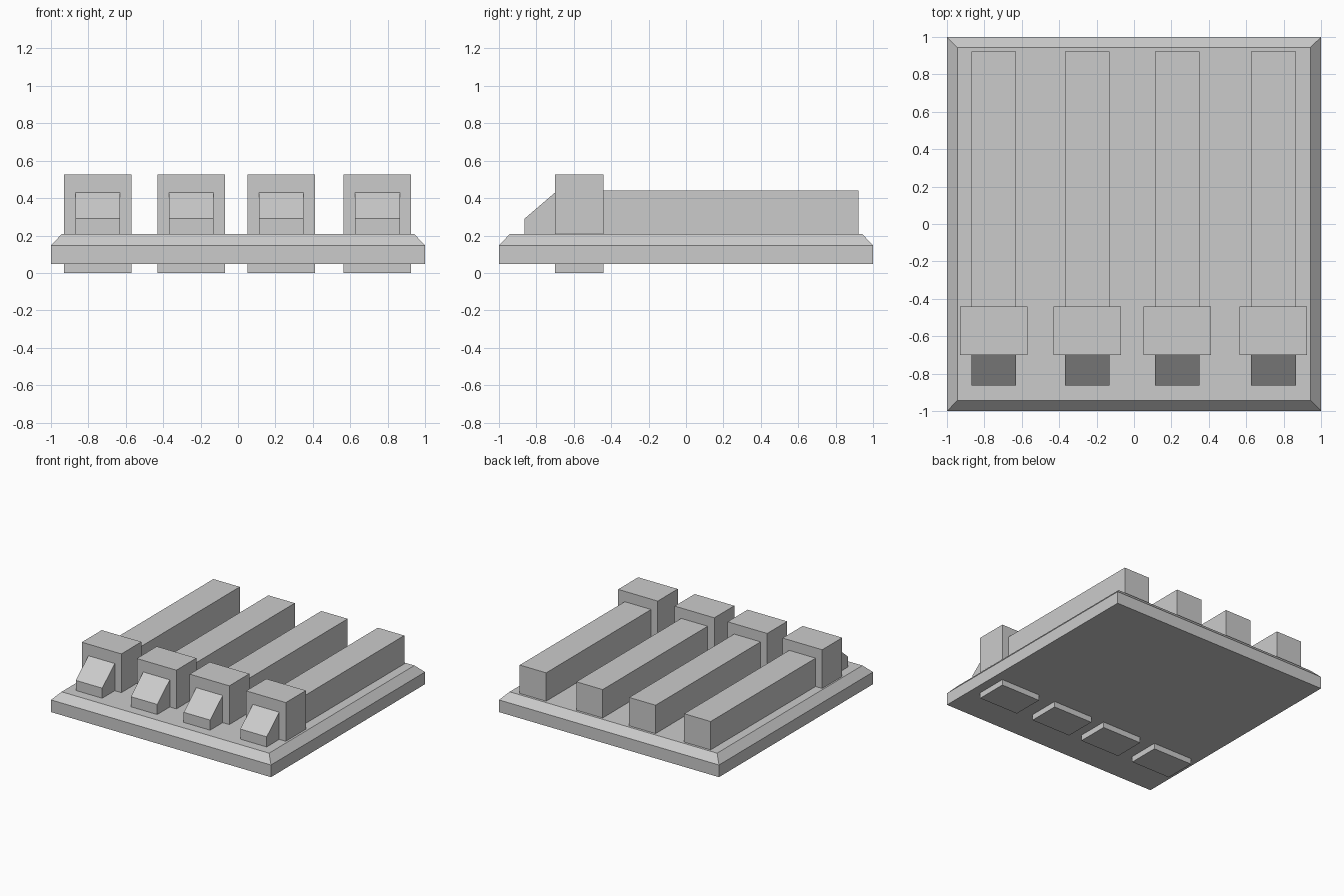
import bpy
import bmesh

if "Cube" in bpy.data.objects:
    bpy.data.objects.remove(bpy.data.objects["Cube"])


def make_object(name, bm):
    bmesh.ops.recalc_face_normals(bm, faces=bm.faces)
    mesh = bpy.data.meshes.new(name)
    bm.to_mesh(mesh)
    bm.free()
    obj = bpy.data.objects.new(name, mesh)
    bpy.context.collection.objects.link(obj)
    return obj


def extrude_profile(name, profile, x, width):
    """Extrude a closed (y, z) profile along x, centred on x."""
    bm = bmesh.new()
    face = bm.faces.new([bm.verts.new((x - width / 2, y, z)) for y, z in profile])
    result = bmesh.ops.extrude_face_region(bm, geom=[face])
    verts = [g for g in result["geom"] if isinstance(g, bmesh.types.BMVert)]
    bmesh.ops.translate(bm, verts=verts, vec=(width, 0, 0))
    return make_object(name, bm)


def box_profile(y0, y1, z0, z1):
    return [(y0, z0), (y1, z0), (y1, z1), (y0, z1)]


# Base slab with a sloped rim: stacked square rings
bm = bmesh.new()
rings = []
for half, z in [(1.0, 0.047), (1.0, 0.147), (0.943, 0.207)]:
    corners = [(-half, -half), (half, -half), (half, half), (-half, half)]
    rings.append([bm.verts.new((x, y, z)) for x, y in corners])
for low, high in zip(rings, rings[1:]):
    for i in range(4):
        j = (i + 1) % 4
        bm.faces.new((low[i], low[j], high[j], high[i]))
bm.faces.new(rings[0][::-1])
bm.faces.new(rings[-1])
make_object("base_slab", bm)

# Four rows: a head block through the slab, a long bar behind, a sloped toe in front
TOP = 0.207
toe = [(-0.863, TOP), (-0.70, TOP), (-0.70, 0.43), (-0.863, 0.29)]
for i, x in enumerate((-0.75, -0.25, 0.231, 0.745), 1):
    extrude_profile(f"head_block_{i}", box_profile(-0.70, -0.44, 0.0, 0.525), x, 0.36)
    extrude_profile(f"long_bar_{i}", box_profile(-0.44, 0.923, TOP, 0.44), x, 0.24)
    extrude_profile(f"sloped_toe_{i}", toe, x, 0.24)
